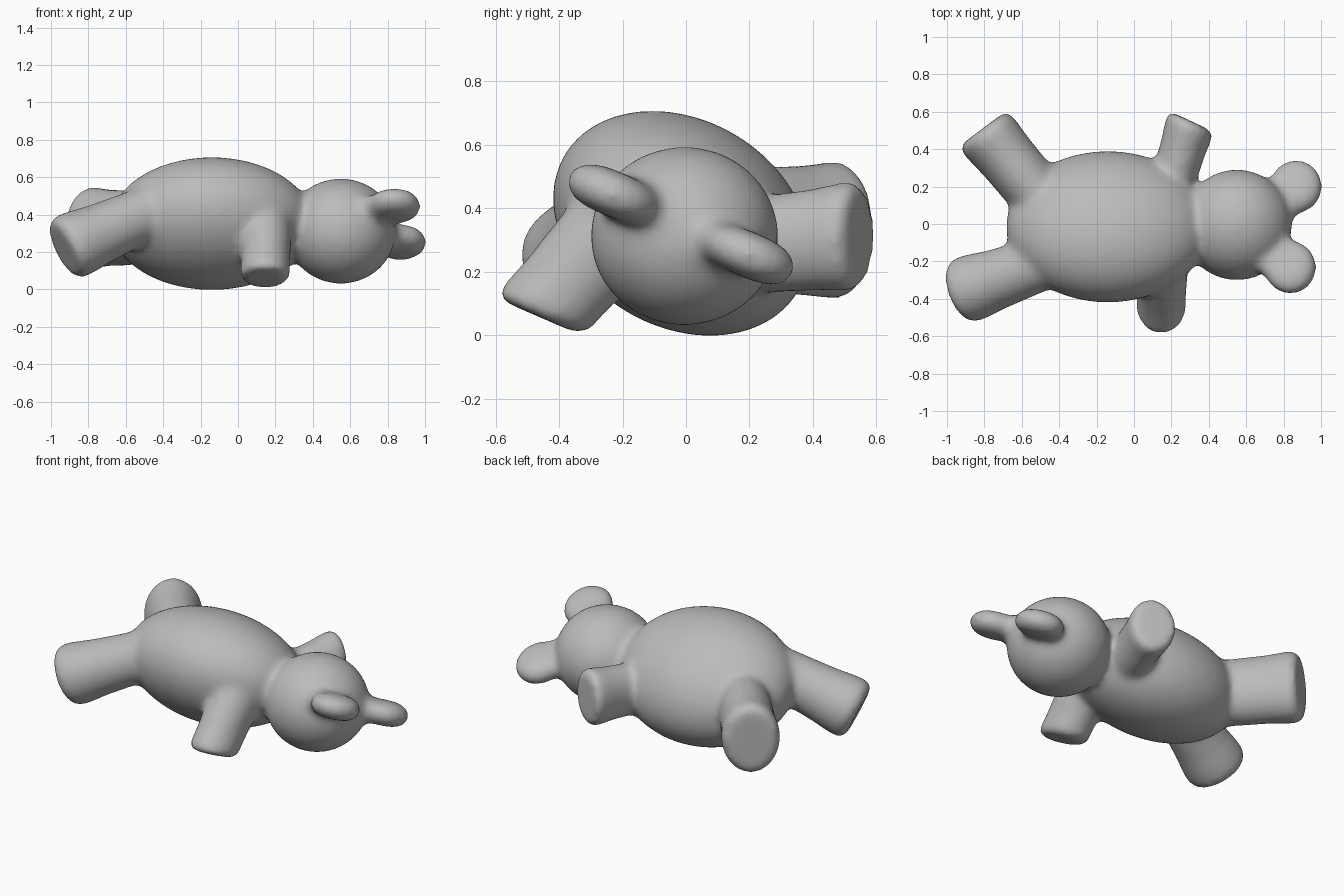
import bpy, bmesh, math
from mathutils import Matrix, Vector

if "Cube" in bpy.data.objects:
    bpy.data.objects.remove(bpy.data.objects["Cube"], do_unlink=True)

grey = bpy.data.materials.new("soft grey")
grey.use_nodes = True
grey.diffuse_color = (0.5, 0.5, 0.5, 1)
bsdf = grey.node_tree.nodes["Principled BSDF"]
bsdf.inputs["Base Color"].default_value = (0.5, 0.5, 0.5, 1)
bsdf.inputs["Roughness"].default_value = 0.7

bm = bmesh.new()


def ellipsoid(centre, radii, tilt_x=0.0, flatten=1.0):
    """Ellipsoid turned about x; flatten below 1 makes it a rounded disc."""
    verts = bmesh.ops.create_uvsphere(bm, u_segments=48, v_segments=32, radius=1)["verts"]
    m = (Matrix.Translation(centre) @ Matrix.Rotation(tilt_x, 4, 'X')
         @ Matrix.Diagonal((*radii, 1)))
    for v in verts:
        r = math.hypot(v.co.x, v.co.y)
        if r > 1e-4:
            s = r ** (flatten - 1)
            v.co.x *= s
            v.co.y *= s
        v.co = m @ v.co


def limb(start, end, wide, tall, root, facing):
    """Stubby oval limb; root scales its base, facing turns its flat end."""
    start, end, facing = Vector(start), Vector(end), Vector(facing).normalized()
    axis = (end - start).normalized()
    n, rings = 32, []
    for t, s in ((0, root), (0.3, root * 0.7 + 0.3), (0.6, root * 0.3 + 0.68),
                 (0.8, 1.0), (0.93, 1.02), (1.0, 0.88)):
        c = start.lerp(end, t)
        normal = axis.lerp(facing, t).normalized()
        u = Vector((0, 0, 1)).cross(normal).normalized() * wide * s
        v = normal.cross(u.normalized()) * tall * s
        rings.append([bm.verts.new(c + u * math.cos(a) + v * math.sin(a))
                      for a in (2 * math.pi * i / n for i in range(n))])
    for a, b in zip(rings, rings[1:]):
        for i in range(n):
            j = (i + 1) % n
            bm.faces.new((a[i], a[j], b[j], b[i]))
    bm.faces.new(rings[0][::-1])
    bm.faces.new(rings[-1])


# Torso, rolled slightly to one side, and head
ellipsoid((-0.14, -0.015, 0.352), (0.545, 0.428, 0.328), tilt_x=-0.52)
ellipsoid((0.55, -0.005, 0.312), (0.295, 0.297, 0.282))

# Flat round ears, each with a smaller disc that roots it in the head
for centre, inward in (((0.835, -0.232, 0.446), 1), ((0.866, 0.20, 0.252), -1)):
    ellipsoid(centre, (0.143, 0.152, 0.072), -0.4, flatten=0.6)
    root = Vector(centre) + Vector((-0.075, 0.06 * inward, -0.025 * inward))
    ellipsoid(root, (0.13, 0.13, 0.072), -0.4, flatten=0.6)

# Arms
limb((0.15, -0.22, 0.33), (0.145, -0.465, 0.058), 0.133, 0.155, 1.05, (0, -0.4, -0.92))
limb((0.20, 0.20, 0.28), (0.305, 0.55, 0.315), 0.133, 0.172, 0.88, (0.42, 0.9, 0))

# Legs
limb((-0.46, -0.20, 0.42), (-0.935, -0.365, 0.213), 0.178, 0.178, 0.8, (-0.87, -0.31, -0.42))
limb((-0.50, 0.14, 0.33), (-0.81, 0.51, 0.33), 0.165, 0.215, 0.92, (-0.6, 0.8, 0))

bmesh.ops.recalc_face_normals(bm, faces=bm.faces)
mesh = bpy.data.meshes.new("plush_bear")
bm.to_mesh(mesh)
bm.free()
mesh.materials.append(grey)
bear = bpy.data.objects.new("plush_bear", mesh)
bpy.context.collection.objects.link(bear)

# Fuse the parts into one soft skin
fuse = bear.modifiers.new("fuse", 'REMESH')
fuse.mode = 'VOXEL'
fuse.voxel_size = 0.016
fuse.use_smooth_shade = True
soften = bear.modifiers.new("soften", 'SMOOTH')
soften.factor = 0.5
soften.iterations = 28
